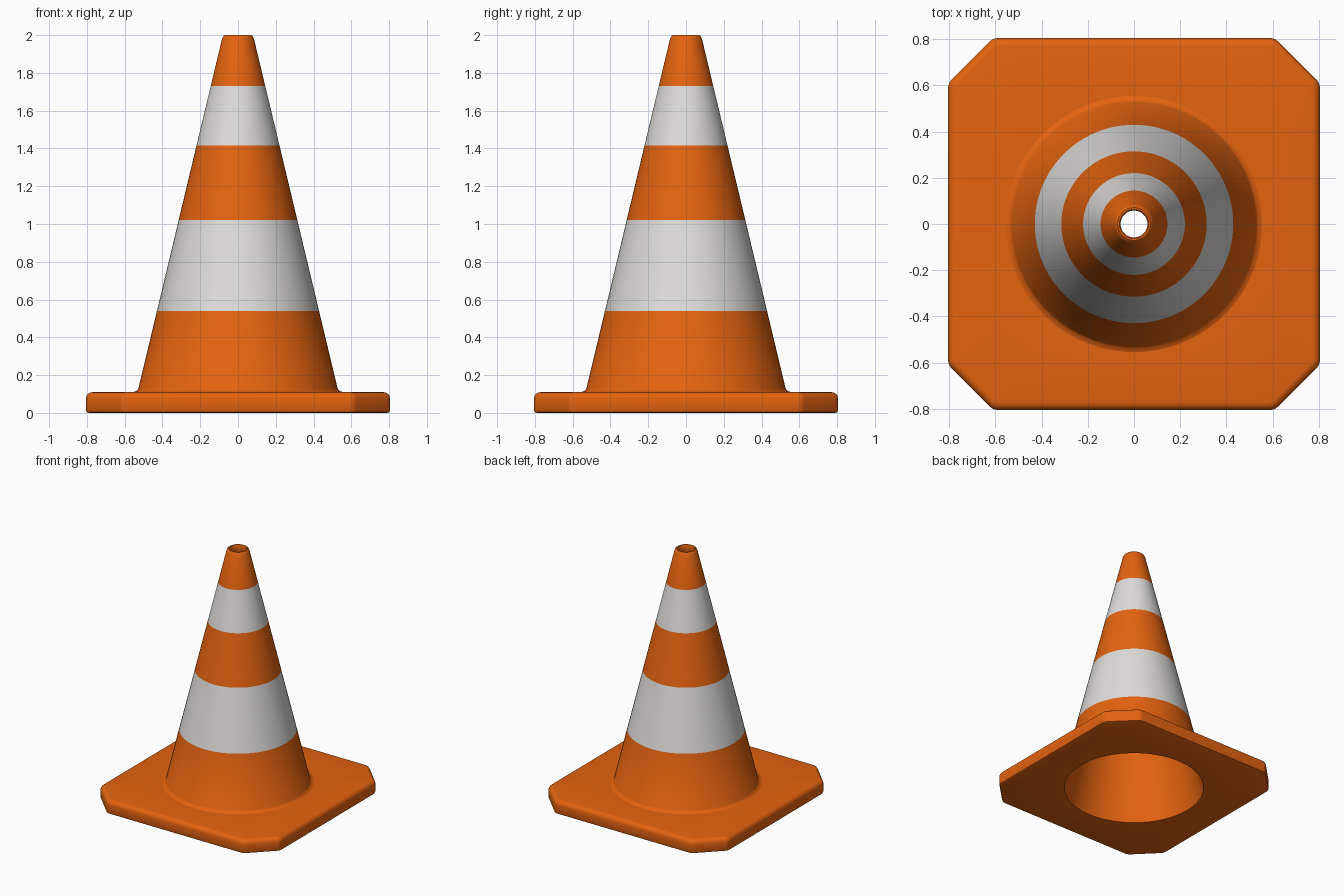
import bpy
import bmesh
from math import sin, cos, pi, radians

cube = bpy.data.objects.get("Cube")
if cube:
    bpy.data.objects.remove(cube, do_unlink=True)

STEPS = 8           # points per corner of the base
SIDES = 8 * STEPS   # points around every ring


def material(name, color):
    mat = bpy.data.materials.new(name)
    mat.use_nodes = True
    mat.diffuse_color = color
    mat.node_tree.nodes["Principled BSDF"].inputs["Base Color"].default_value = color
    return mat


orange = material("orange plastic", (0.78, 0.125, 0.005, 1))
white = material("reflective white", (0.73, 0.72, 0.70, 1))


def circle(radius, z):
    angles = [2 * pi * (i + 0.5) / SIDES for i in range(SIDES)]
    return [(radius * cos(a), radius * sin(a), z) for a in angles]


def rounded_octagon(radius, z, near=0.585, far=0.745):
    """Square with cut corners; radius rounds the corners and sets the size."""
    points = []
    for k in range(8):
        x, y = (far, near) if k % 2 == 0 else (near, far)
        turn = (k // 2) * pi / 2
        cx, cy = x * cos(turn) - y * sin(turn), x * sin(turn) + y * cos(turn)
        for j in range(STEPS):
            a = (k + j / (STEPS - 1)) * pi / 4
            points.append((cx + radius * cos(a), cy + radius * sin(a), z))
    return points


def loft(name, rings, white_bands=()):
    """Skin a list of rings; faces between the listed rings become white."""
    bm = bmesh.new()
    loops = [[bm.verts.new(p) for p in ring] for ring in rings]
    for n, (a, b) in enumerate(zip(loops, loops[1:])):
        for i in range(SIDES):
            j = (i + 1) % SIDES
            face = bm.faces.new((a[i], b[i], b[j], a[j]))
            face.material_index = int(n in white_bands)
    bmesh.ops.recalc_face_normals(bm, faces=bm.faces)
    mesh = bpy.data.meshes.new(name)
    bm.to_mesh(mesh)
    bm.free()
    mesh.materials.append(orange)
    mesh.materials.append(white)
    obj = bpy.data.objects.new(name, mesh)
    bpy.context.collection.objects.link(obj)
    bpy.ops.object.select_all(action="DESELECT")
    obj.select_set(True)
    bpy.context.view_layer.objects.active = obj
    bpy.ops.object.shade_smooth_by_angle(angle=radians(35))
    return obj


# Base plate: open underneath, soft outer edges
HOLE, COLLAR, TOP = 0.52, 0.555, 0.11
rings = [circle(HOLE, 0)]
rings += [rounded_octagon(0.045 + 0.015 * sin(t), 0.015 - 0.015 * cos(t))
          for t in (0, pi / 4, pi / 2)]
rings += [rounded_octagon(0.025 + 0.035 * cos(t), TOP - 0.035 + 0.035 * sin(t))
          for t in (0, pi / 8, pi / 4, 3 * pi / 8, pi / 2)]
rings.append(circle(COLLAR, TOP))
loft("base_plate", rings)


# Hollow cone: inner wall, rounded rim, striped outer wall, fillet at the foot
def cone_radius(z):
    return 0.08 + (2 - z) * 0.2395


rings = [circle(HOLE, 0), circle(0.062, 1.95), circle(0.058, 1.99),
         circle(0.063, 2), circle(0.071, 2), circle(0.078, 1.994)]
first = len(rings)
rings += [circle(cone_radius(z), z) for z in (1.98, 1.73, 1.415, 1.02, 0.54, 0.13)]
rings += [circle(0.537, 0.117), circle(COLLAR, TOP)]
loft("cone_body", rings, white_bands=(first + 1, first + 3))
